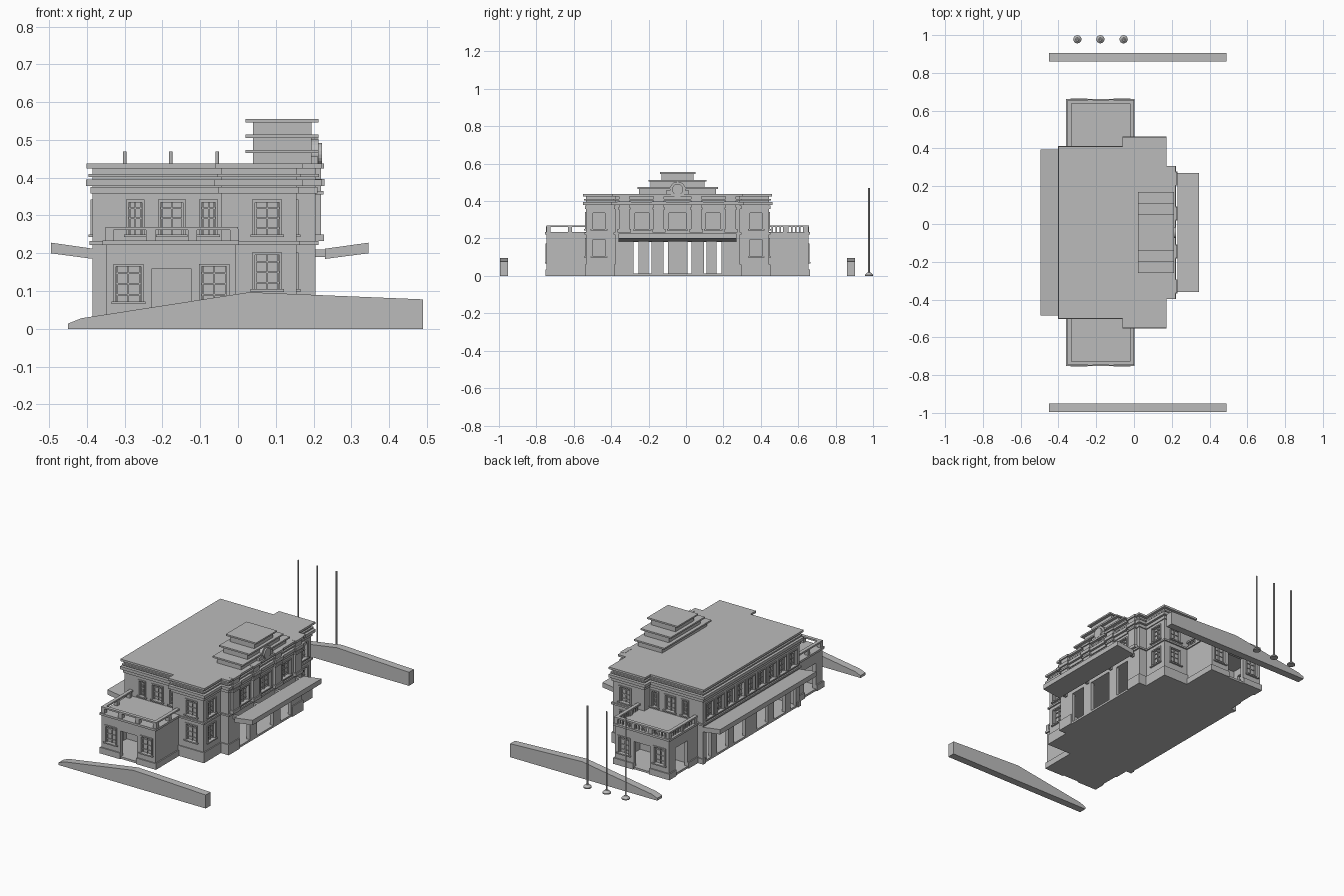
import bpy, bmesh, math
from mathutils import Matrix, Vector

if "Cube" in bpy.data.objects:
    bpy.data.objects.remove(bpy.data.objects["Cube"])

CENTRE = -0.045  # symmetry plane of the building along y

stone = bpy.data.materials.new("stone_grey")
stone.use_nodes = True
stone.diffuse_color = (0.5, 0.5, 0.5, 1)
stone.node_tree.nodes["Principled BSDF"].inputs["Base Color"].default_value = (0.5, 0.5, 0.5, 1)


def add_box(bm, x0, x1, y0, y1, z0, z1):
    size = Vector((abs(x1 - x0), abs(y1 - y0), abs(z1 - z0)))
    mid = Vector((x0 + x1, y0 + y1, z0 + z1)) / 2
    bmesh.ops.create_cube(bm, size=1, matrix=Matrix.Translation(mid) @ Matrix.Diagonal(size.to_4d()))


def add_prism(bm, points, shift):
    face = bm.faces.new([bm.verts.new(p) for p in points])
    out = bmesh.ops.extrude_face_region(bm, geom=[face])
    bmesh.ops.translate(bm, vec=shift, verts=[g for g in out["geom"] if isinstance(g, bmesh.types.BMVert)])


def finish(name, bm):
    bmesh.ops.recalc_face_normals(bm, faces=bm.faces)
    mesh = bpy.data.meshes.new(name)
    bm.to_mesh(mesh)
    bm.free()
    mesh.materials.append(stone)
    ob = bpy.data.objects.new(name, mesh)
    ob.location.y = CENTRE
    bpy.context.collection.objects.link(ob)
    return ob


def boxes(name, items):
    bm = bmesh.new()
    for item in items:
        add_box(bm, *item)
    return finish(name, bm)


def profile_bar(name, profile, y0, y1):
    bm = bmesh.new()
    add_prism(bm, [(x, y0, z) for x, z in profile], (0, y1 - y0, 0))
    return finish(name, bm)


def carve(ob, cuts):
    cutter = boxes("cutter", cuts)
    cutter.hide_render = True
    mod = ob.modifiers.new("openings", "BOOLEAN")
    mod.operation, mod.solver, mod.object = "DIFFERENCE", "EXACT", cutter
    mod.use_self = True
    bpy.context.view_layer.objects.active = ob
    bpy.ops.object.modifier_apply(modifier=mod.name)
    bpy.data.objects.remove(cutter)


def slab(axis, a0, a1, u0, u1, z0, z1):
    return (a0, a1, u0, u1, z0, z1) if axis == "x" else (u0, u1, a0, a1, z0, z1)


def window(axis, pos, side, u, w, z0, z1, cuts, trim):
    """Recess, raised surround, sill and glazing bars on a wall facing side."""
    h, t = w / 2, 0.007
    at = lambda d: pos + side * d
    cuts.append(slab(axis, at(-0.013), at(0.03), u - h, u + h, z0, z1))
    for u0, u1, a, b in ((u - h - t, u - h, z0, z1), (u + h, u + h + t, z0, z1),
                         (u - h - t, u + h + t, z1, z1 + t)):
        trim.append(slab(axis, at(-0.004), at(0.005), u0, u1, a, b))
    trim.append(slab(axis, at(-0.004), at(0.01), u - h - 0.012, u + h + 0.012, z0 - t, z0))
    for k in (-1, 0, 1):
        m = u + k * (h - 0.003)
        trim.append(slab(axis, at(-0.014), at(-0.007), m - 0.002, m + 0.002, z0, z1))
        n = (z0 + z1) / 2 + k * (z1 - z0) / 3.2
        trim.append(slab(axis, at(-0.014), at(-0.008), u - h, u + h, n - 0.002, n + 0.002))


def footprint(name, grow, z0, z1):
    """Stepped plan of the main block, widened by grow."""
    half = [(-0.385 - grow, 0.44 + grow), (-0.045 - grow, 0.44 + grow), (-0.045 - grow, 0.49 + grow),
            (0.155 + grow, 0.49 + grow), (0.155 + grow, 0.335 + grow), (0.205 + grow, 0.335 + grow)]
    plan = half + [(x, -y) for x, y in reversed(half)]
    bm = bmesh.new()
    add_prism(bm, [(x, y, z0) for x, y in plan], (0, 0, z1 - z0))
    return finish(name, bm)


# Main block with its passage hall
main = footprint("main_block", 0, 0, 0.43)
cuts, trim = [], []
cuts.append((-0.365, 0.135, -0.42, 0.42, 0.012, 0.19))
cuts.append((0.1, 0.185, -0.315, 0.315, 0.012, 0.19))
cuts.append((0.17, 0.25, -0.075, 0.075, 0.012, 0.188))
for s in (-1, 1):
    cuts.append((0.17, 0.25, s * 0.14, s * 0.235, 0.012, 0.188))
    for a, b in ((0.052, 0.155), (0.208, 0.312), (0.36, 0.41)):
        cuts.append((-0.45, -0.35, s * a, s * b, 0.012, 0.18))
    # End walls
    window("y", s * 0.49, s, 0.077, 0.065, 0.105, 0.195, cuts, trim)
    window("y", s * 0.49, s, 0.077, 0.065, 0.25, 0.335, cuts, trim)
    for x, w in ((-0.272, 0.036), (-0.175, 0.06), (-0.078, 0.036)):
        window("y", s * 0.44, s, x, w, 0.25, 0.335, cuts, trim)
    # Entrance side
    for z0, z1 in ((0.105, 0.195), (0.25, 0.335)):
        window("x", 0.155, 1, s * 0.42, 0.065, z0, z1, cuts, trim)
    window("x", 0.205, 1, s * 0.19, 0.075, 0.25, 0.335, cuts, trim)
window("x", 0.205, 1, 0, 0.09, 0.25, 0.335, cuts, trim)
# Platform side
for k in range(-4, 5):
    window("x", -0.385, -1, k * 0.095, 0.058, 0.25, 0.335, cuts, trim)
carve(main, cuts)
boxes("main_window_trim", trim)

# String course, cornice bands and roof
for name, grow, z0, z1 in (("string_course", 0.008, 0.222, 0.232), ("frieze_band", 0.006, 0.358, 0.376),
                           ("lower_cornice", 0.017, 0.378, 0.395), ("middle_cornice", 0.01, 0.402, 0.41),
                           ("roof_slab", 0.016, 0.425, 0.437)):
    footprint(name, grow, z0, z1)

# Plinth pieces, left open at the doors
plinth = []
for s in (-1, 1):
    plinth += [(-0.05, 0.16, s * 0.48, s * 0.496, 0, 0.06), (0.15, 0.161, s * 0.335, s * 0.496, 0, 0.06),
               (0.15, 0.211, s * 0.32, s * 0.341, 0, 0.06), (0.2, 0.211, s * 0.24, s * 0.341, 0, 0.06),
               (-0.391, -0.35, s * 0.42, s * 0.446, 0, 0.03)]
boxes("plinth", plinth)

# Pilasters with bases and capitals
pilasters = []
for s in (-1, 1):
    for y in (0.1, 0.285):
        for grow, z0, z1 in ((0, 0.232, 0.425), (0.007, 0.232, 0.25), (0.006, 0.355, 0.365),
                             (0.009, 0.378, 0.397), (0.007, 0.425, 0.438)):
            pilasters.append((0.2, 0.22 + grow, s * y - 0.028 - grow, s * y + 0.028 + grow, z0, z1))
boxes("pilasters", pilasters)

# Stepped gable and its emblem
steps = []
for half, top in ((0.215, 0.474), (0.155, 0.514), (0.095, 0.555)):
    steps += [(0.04, 0.195, -half + 0.01, half - 0.01, 0.43, top - 0.009),
              (0.02, 0.213, -half, half, top - 0.009, top)]
boxes("stepped_gable", steps)
bm = bmesh.new()
for radius, depth, x in ((0.042, 0.02, 0.203), (0.03, 0.012, 0.216)):
    bmesh.ops.create_cone(bm, cap_ends=True, segments=20, radius1=radius, radius2=radius, depth=depth,
                          matrix=Matrix.Translation((x, 0, 0.462)) @ Matrix.Rotation(math.pi / 2, 4, "Y"))
for s in (-1, 1):
    add_box(bm, 0.195, 0.212, s * 0.035, s * 0.062, 0.437, 0.456)
finish("gable_emblem", bm)

# Tilted canopies on both long sides
profile_bar("entrance_canopy", [(0.23, 0.185), (0.345, 0.2), (0.345, 0.228), (0.23, 0.212)], -0.315, 0.315)
profile_bar("platform_canopy", [(-0.383, 0.185), (-0.495, 0.2), (-0.495, 0.228), (-0.383, 0.212)], -0.44, 0.44)
boxes("canopy_brackets", [(0.2, 0.235, y - 0.008, y + 0.008, 0.19, 0.21) for y in (-0.285, -0.1, 0.1, 0.285)])

# End wings with terrace balustrades
for s, label in ((-1, "front"), (1, "back")):
    wing = boxes(label + "_wing", [(-0.35, -0.005, s * 0.43, s * 0.7, 0, 0.225)])
    cuts, trim = [], []
    cuts.append((-0.33, -0.025, s * 0.5, s * 0.68, 0.012, 0.2))
    cuts.append((-0.228, -0.125, s * 0.66, s * 0.75, 0.012, 0.16))
    cuts.append((-0.4, -0.32, s * 0.53, s * 0.64, 0.012, 0.16))
    for x in (-0.29, -0.063):
        window("y", s * 0.7, s, x, 0.066, 0.073, 0.165, cuts, trim)
    carve(wing, cuts)
    boxes(label + "_wing_window_trim", trim)
    boxes(label + "_wing_plinth", [
        (-0.357, -0.228, s * 0.69, s * 0.707, 0, 0.035), (-0.125, 0.002, s * 0.69, s * 0.707, 0, 0.035),
        (-0.357, -0.34, s * 0.64, s * 0.707, 0, 0.035), (-0.357, -0.34, s * 0.44, s * 0.53, 0, 0.035),
        (-0.015, 0.002, s * 0.44, s * 0.707, 0, 0.035)])
    boxes(label + "_terrace", [(-0.359, 0.003, s * 0.43, s * 0.708, 0.222, 0.234)])
    rail = [(-0.351, 0, s * 0.682, s * 0.702, 0.261, 0.27)]
    for x in (-0.341, -0.01):
        rail.append((x - 0.01, x + 0.01, s * 0.44, s * 0.702, 0.261, 0.27))
        rail += [(x - 0.011, x + 0.011, s * y - 0.011, s * y + 0.011, 0.23, 0.264) for y in (0.46, 0.575, 0.69)]
    rail += [(x - 0.012, x + 0.012, s * 0.68, s * 0.703, 0.23, 0.264) for x in (-0.231, -0.12)]
    # Close-set balusters on the back terrace only
    if s > 0:
        rail += [(-0.34 + 0.0207 * i - 0.004, -0.34 + 0.0207 * i + 0.004, 0.688, 0.696, 0.23, 0.262)
                 for i in range(17)]
        rail += [(x - 0.004, x + 0.004, 0.46 + 0.021 * i, 0.468 + 0.021 * i, 0.23, 0.262)
                 for x in (-0.341, -0.01) for i in range(11)]
    boxes(label + "_balustrade", rail)

# Free-standing sloped boundary walls
slope = [(-0.45, 0), (-0.45, 0.014), (-0.415, 0.028), (0.03, 0.097), (0.49, 0.078), (0.49, 0)]
for s, label in ((-1, "front"), (1, "back")):
    profile_bar(label + "_boundary_wall", slope, s * 0.9275 - 0.022, s * 0.9275 + 0.022)

# Flagpoles on round feet
for i, x in enumerate((-0.3, -0.178, -0.055)):
    bm = bmesh.new()
    for r1, r2, z0, z1 in ((0.022, 0.022, 0, 0.006), (0.022, 0.009, 0.006, 0.018), (0.005, 0.005, 0.015, 0.47)):
        bmesh.ops.create_cone(bm, cap_ends=True, segments=16, radius1=r1, radius2=r2, depth=z1 - z0,
                              matrix=Matrix.Translation((x, 0.978 - CENTRE, (z0 + z1) / 2)))
    finish(f"flagpole_{i + 1}", bm)
